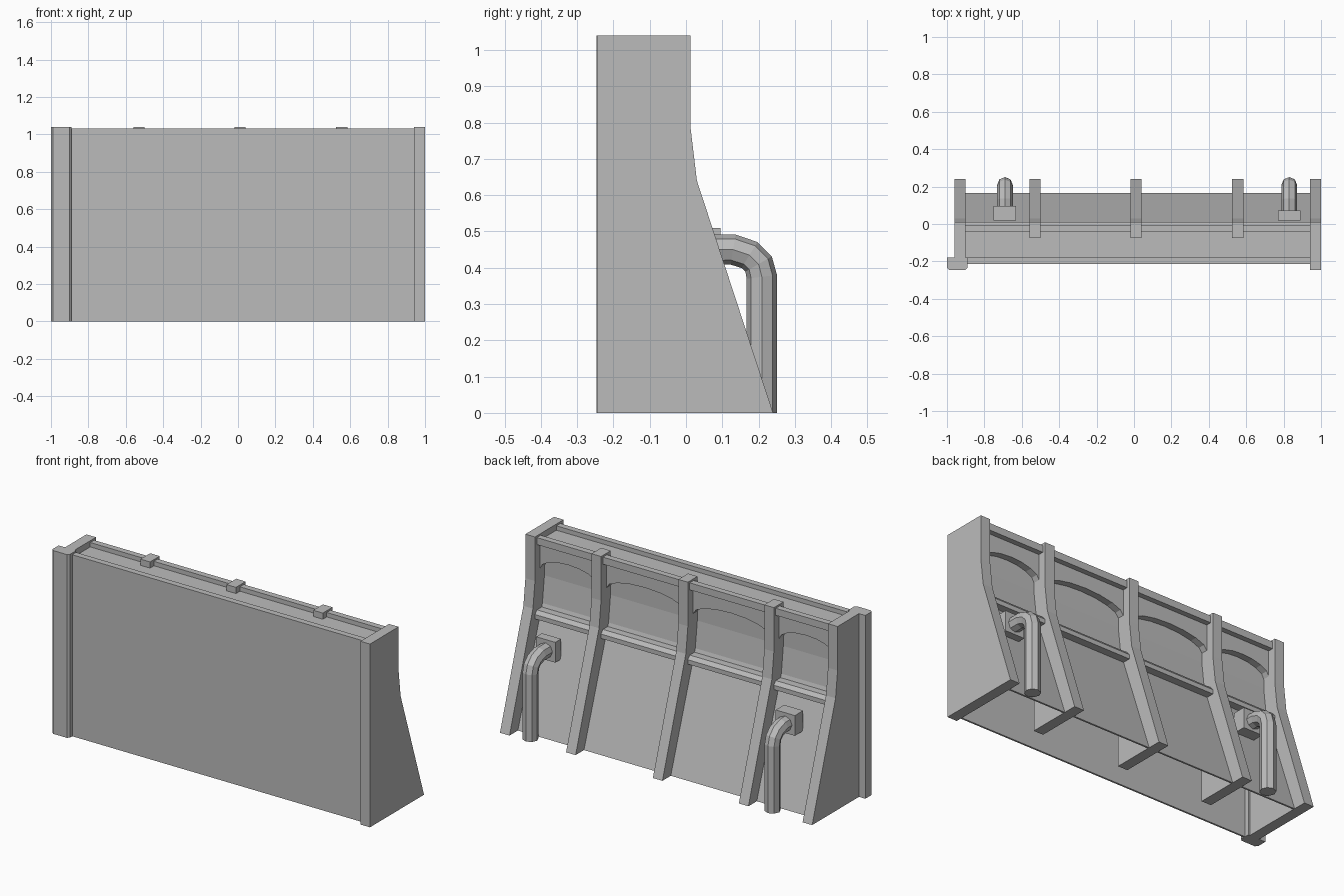
import bpy, bmesh, math
from mathutils import Vector

cube = bpy.data.objects.get("Cube")
if cube:
    bpy.data.objects.remove(cube, do_unlink=True)

# One concrete grey for everything
GREY = (0.5, 0.5, 0.5, 1.0)
concrete = bpy.data.materials.new("concrete_grey")
concrete.use_nodes = True
concrete.diffuse_color = GREY
shader = next(n for n in concrete.node_tree.nodes if n.type == 'BSDF_PRINCIPLED')
shader.inputs["Base Color"].default_value = GREY


def prism(name, outline, lo, hi, axis='x'):
    """Extrude an outline along x (outline in y,z) or along y (outline in x,z)."""
    bm = bmesh.new()
    place = (lambda p: (lo, p[0], p[1])) if axis == 'x' else (lambda p: (p[0], lo, p[1]))
    face = bm.faces.new([bm.verts.new(place(p)) for p in outline])
    ext = bmesh.ops.extrude_face_region(bm, geom=[face])
    move = Vector((hi - lo, 0, 0)) if axis == 'x' else Vector((0, hi - lo, 0))
    bmesh.ops.translate(bm, vec=move, verts=[v for v in ext["geom"] if isinstance(v, bmesh.types.BMVert)])
    bmesh.ops.recalc_face_normals(bm, faces=bm.faces)
    mesh = bpy.data.meshes.new(name)
    bm.to_mesh(mesh)
    bm.free()
    mesh.materials.append(concrete)
    obj = bpy.data.objects.new(name, mesh)
    bpy.context.collection.objects.link(obj)
    return obj


def box(name, x, y, z):
    return prism(name, [(y[0], z[0]), (y[1], z[0]), (y[1], z[1]), (y[0], z[1])], *x)


TOP, RIM, ROOF = 1.04, 1.03, 1.005
FRONT = -0.215

# Buttress back edge, bottom to top
back_edge = [(0.24, 0), (0.03, 0.64), (0.012, 0.79), (0.012, TOP)]

# End walls and inner buttresses
for name, x0, x1, front in (("right_end_wall", -0.96, -0.90, -0.2),
                            ("left_end_wall", 0.94, 1.0, -0.245),
                            ("right_buttress", -0.56, -0.50, -0.075),
                            ("middle_buttress", -0.02, 0.04, -0.075),
                            ("left_buttress", 0.525, 0.585, -0.075)):
    prism(name, [(front, 0)] + back_edge + [(front, TOP)], x0, x1)

# Corner post with chamfered upright edges
post = box("corner_post", (-1.0, -0.89), (-0.247, -0.18), (0, TOP))
bevel = post.modifiers.new("chamfer", 'BEVEL')
bevel.width = 0.012
bevel.segments = 1
bevel.limit_method = 'ANGLE'
weights = post.data.attributes.new("bevel_weight_edge", 'FLOAT', 'EDGE')
for edge in post.data.edges:
    a, b = (post.data.vertices[i].co for i in edge.vertices)
    weights.data[edge.index].value = float(abs(a.z - b.z) > 0.5 and a.y < -0.2)
bevel.limit_method = 'WEIGHT'

# Front wall, rim and roof
SPAN = (-0.95, 0.95)
box("front_wall", SPAN, (FRONT, FRONT + 0.01), (0, RIM))
box("front_rim", SPAN, (FRONT, -0.18), (ROOF - 0.02, RIM))
box("roof", SPAN, (FRONT, -0.035), (ROOF - 0.015, ROOF))

# Sloping back wall, following the buttresses at an inset
inner = [(y - 0.075 - 0.01 * (z > 0.5), min(z, ROOF)) for y, z in back_edge]
prism("back_wall", inner + [(y - 0.01, z) for y, z in reversed(inner)], *SPAN)

# Rails, arched panels and the bays between the buttresses
bays = [(-0.90, -0.56), (-0.50, -0.02), (0.04, 0.525), (0.585, 0.94)]
SPRING, RISE, STEPS = 0.845, 0.065, 8
for i, (x0, x1) in enumerate(bays, 1):
    box(f"top_rail_{i}", (x0, x1), (-0.04, -0.005), (0.99, RIM))
    prism(f"middle_rail_{i}", [(-0.06, 0.575), (0.012, 0.575), (0.012, 0.6), (-0.005, 0.62), (-0.06, 0.62)], x0, x1)
    arch = []
    for s in range(STEPS + 1):
        a = math.pi * s / STEPS
        arch.append(((x0 + x1) / 2 - math.cos(a) * (x1 - x0) / 2, SPRING + RISE * math.sin(a)))
    prism(f"arch_panel_{i}", arch + [(x1, ROOF), (x0, ROOF)], -0.08, -0.035, 'y')


# Drain pipes with mounting blocks
def pipe(name, x, path, radius):
    curve = bpy.data.curves.new(name, 'CURVE')
    curve.dimensions = '3D'
    curve.bevel_depth = radius
    curve.bevel_resolution = 2
    curve.use_fill_caps = True
    spline = curve.splines.new('POLY')
    spline.points.add(len(path) - 1)
    for point, (y, z) in zip(spline.points, path):
        point.co = (x, y, z, 1)
    curve.materials.append(concrete)
    obj = bpy.data.objects.new(name, curve)
    bpy.context.collection.objects.link(obj)
    bpy.ops.object.select_all(action='DESELECT')
    obj.select_set(True)
    bpy.context.view_layer.objects.active = obj
    bpy.ops.object.convert(target='MESH')
    bpy.ops.object.shade_flat()


path = [(0.03, 0.45), (0.13, 0.45), (0.175, 0.435), (0.2, 0.41), (0.209, 0.375), (0.209, 0)]
for side, x, y in (("right", -0.69, 0.095), ("left", 0.83, 0.072)):
    pipe(f"{side}_drain_pipe", x, path, 0.042)
    box(f"{side}_pipe_mount", (x - 0.06, x + 0.06), (0.02, y), (0.395, 0.51))
